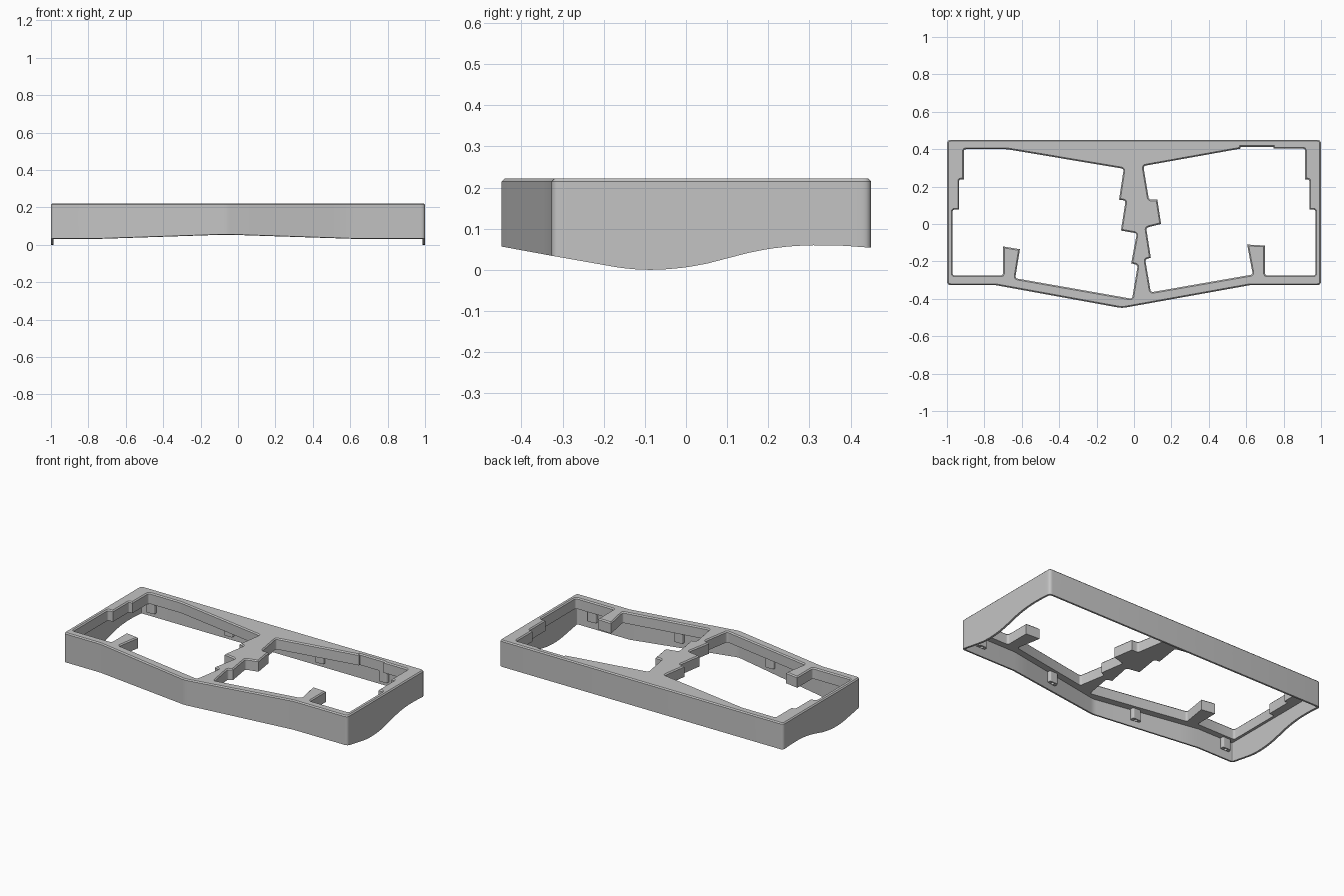
import bpy, bmesh
from mathutils import Vector

if "Cube" in bpy.data.objects:
    bpy.data.objects.remove(bpy.data.objects["Cube"], do_unlink=True)

TOP, LID, WALL, EDGE = 0.222, 0.152, 0.013, 0.007

grey = bpy.data.materials.new("case grey")
grey.use_nodes = True
grey.diffuse_color = (0.55, 0.55, 0.55, 1)
grey.node_tree.nodes["Principled BSDF"].inputs["Base Color"].default_value = grey.diffuse_color


def counterclockwise(points):
    pts = [Vector(p) for p in points]
    area = sum(a.cross(b) for a, b in zip(pts, pts[1:] + pts[:1]))
    return pts if area > 0 else pts[::-1]


def rounded(points, radius, steps=4):
    """Replace every convex corner by a small curve."""
    pts, result = counterclockwise(points), []
    for i, p in enumerate(pts):
        before, after = pts[i - 1] - p, pts[(i + 1) % len(pts)] - p
        size = min(radius, before.length * 0.4, after.length * 0.4)
        if after.cross(before) < 0 or size < 0.005:
            result.append(p)
            continue
        a, b = p + before.normalized() * size, p + after.normalized() * size
        for k in range(steps + 1):
            t = k / steps
            result.append(a * (1 - t) ** 2 + p * 2 * t * (1 - t) + b * t * t)
    return result


def divided(points, step):
    """Split edges that run far along y, so that they can follow the wave."""
    result = []
    for p, q in zip(points, points[1:] + points[:1]):
        count = int(abs(q.y - p.y) / step) + 1
        result += [p.lerp(q, k / count) for k in range(count)]
    return result


def inset(points, distance):
    """Mitred offset, positive goes inward."""
    result = []
    for i, p in enumerate(points):
        d1 = (p - points[i - 1]).normalized()
        d2 = (points[(i + 1) % len(points)] - p).normalized()
        n1, n2 = Vector((-d1.y, d1.x)), Vector((-d2.y, d2.x))
        result.append(p + (n1 + n2) * distance / (1 + n1.dot(n2)))
    return result


# Wavy underside, the same along the whole width
wave = [(-0.5, 0.066), (-0.45, 0.057), (-0.33, 0.035), (-0.2, 0.012), (-0.16, 0.005),
        (-0.12, 0.001), (-0.08, 0), (-0.04, 0.002), (0, 0.006), (0.05, 0.015), (0.1, 0.028),
        (0.15, 0.041), (0.2, 0.051), (0.25, 0.057), (0.3, 0.06), (0.38, 0.059), (0.5, 0.05)]


def along(path, value):
    """Straight interpolation on a list of pairs."""
    for (x1, y1), (x2, y2) in zip(path, path[1:]):
        if x1 <= value <= x2:
            return y1 + (y2 - y1) * (value - x1) / (x2 - x1)


def ring(bm, points, height):
    """Closed loop of vertices; without a height it follows the wave."""
    return [bm.verts.new((p.x, p.y, along(wave, p.y) if height is None else height))
            for p in points]


def bridge(bm, rings):
    for low, high in zip(rings, rings[1:]):
        for i in range(len(low)):
            j = (i + 1) % len(low)
            bm.faces.new((low[i], low[j], high[j], high[i]))


def fill(bm, rings):
    """Flat face between an outer loop and its holes."""
    edges = [bm.edges.get((r[i - 1], r[i])) for r in rings for i in range(len(r))]
    bmesh.ops.triangle_fill(bm, edges=edges, use_beauty=True, normal=(0, 0, 1))


def finish(bm, name):
    mesh = bpy.data.meshes.new(name)
    bm.to_mesh(mesh)
    bm.free()
    mesh.materials.append(grey)
    obj = bpy.data.objects.new(name, mesh)
    bpy.context.collection.objects.link(obj)
    return obj


# Outer wall with a softened top rim, and the inner wall below the plate
outline = [(-1, 0.45), (-1, -0.327), (-0.74, -0.327), (-0.064, -0.45),
           (0.62, -0.327), (1, -0.327), (1, 0.45)]
bm = bmesh.new()
outer = divided(rounded(outline, 0.022), 0.02)
inner = inset(outer, WALL)
shell = [ring(bm, inner, LID), ring(bm, inner, None), ring(bm, outer, None),
         ring(bm, outer, TOP - EDGE), ring(bm, inset(outer, EDGE), TOP)]
bridge(bm, shell)
plate_top, plate_bottom = [shell[-1]], [shell[0]]

# Two key openings with softened rims
right_opening = [
    (-0.91, 0.4), (-0.68, 0.4), (-0.055, 0.295), (-0.08, 0.13), (-0.045, 0.125),
    (-0.07, -0.035), (0.015, -0.05), (-0.015, -0.21), (0.02, -0.22), (-0.01, -0.4),
    (-0.635, -0.29), (-0.61, -0.135), (-0.7, -0.12), (-0.7, -0.275), (-0.97, -0.275),
    (-0.97, 0.077), (-0.935, 0.077), (-0.935, 0.238), (-0.91, 0.238)]
left_opening = [
    (0.05, 0.31), (0.57, 0.403), (0.57, 0.412), (0.745, 0.412), (0.745, 0.403),
    (0.915, 0.403), (0.915, 0.238), (0.937, 0.238), (0.937, 0.077), (0.97, 0.077),
    (0.97, -0.275), (0.7, -0.275), (0.7, -0.115), (0.605, -0.11), (0.635, -0.27),
    (0.09, -0.365), (0.06, -0.19), (0.09, -0.18), (0.065, -0.02), (0.145, 0),
    (0.125, 0.13), (0.08, 0.13)]
for opening in (right_opening, left_opening):
    hole = rounded(opening, 0.014)
    rings = [ring(bm, hole, LID), ring(bm, hole, TOP - EDGE), ring(bm, inset(hole, -EDGE), TOP)]
    bridge(bm, rings)
    plate_bottom.append(rings[0])
    plate_top.append(rings[-1])

fill(bm, plate_top)
fill(bm, plate_bottom)
bmesh.ops.recalc_face_normals(bm, faces=bm.faces)
case = finish(bm, "case")


# Screw bosses hanging under the plate along the front and back walls
def boss(name, x, wall_y, inward):
    near, far = wall_y + inward * 0.007, wall_y + inward * 0.038
    block = rounded([(x - 0.03, near), (x + 0.03, near), (x + 0.03, far), (x - 0.03, far)], 0.012)
    bm = bmesh.new()
    rings = [ring(bm, block, 0.085), ring(bm, block, LID + 0.004)]
    bridge(bm, rings)
    bm.faces.new(rings[0][::-1])
    bm.faces.new(rings[1])
    post = finish(bm, name)
    bpy.ops.mesh.primitive_cylinder_add(
        vertices=16, radius=0.01, depth=0.08, location=(x, wall_y + inward * 0.024, 0.09))
    drill = bpy.context.object
    mod = post.modifiers.new("screw hole", "BOOLEAN")
    mod.operation, mod.solver, mod.object = "DIFFERENCE", "EXACT", drill
    bpy.context.view_layer.objects.active = post
    bpy.ops.object.modifier_apply(modifier=mod.name)
    bpy.data.objects.remove(drill, do_unlink=True)


for i, x in enumerate((-0.93, -0.33, 0.3, 0.87)):
    boss(f"front_boss_{i}", x, along(outline[1:6], x), 1)
for i, x in enumerate((-0.91, -0.36, 0.28, 0.73)):
    boss(f"back_boss_{i}", x, 0.45, -1)

# Smooth the rounded corners and the wave, keep the edges crisp
bpy.ops.object.select_all(action="DESELECT")
case.select_set(True)
bpy.context.view_layer.objects.active = case
bpy.ops.object.shade_smooth_by_angle(angle=0.5)
